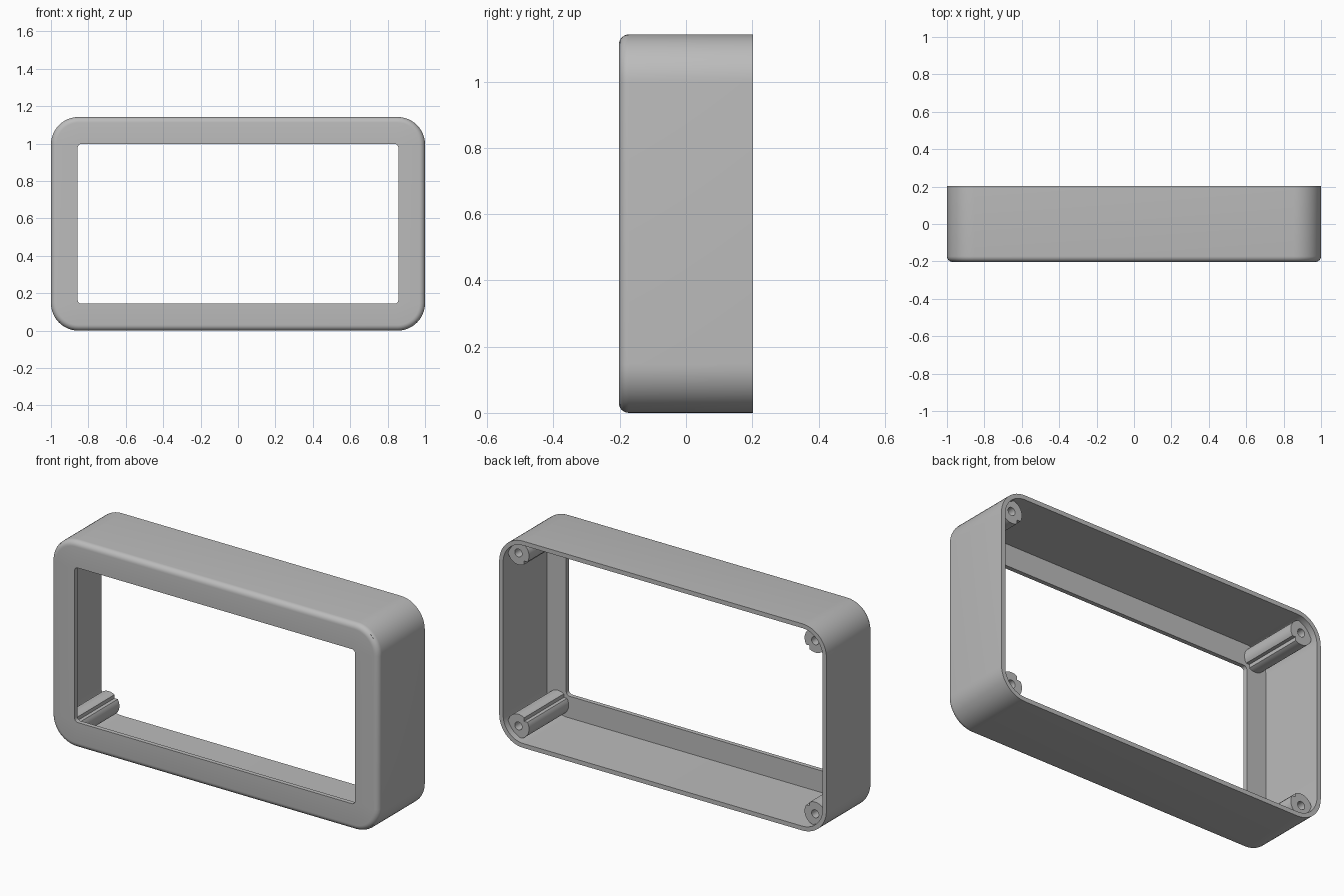
import bpy, bmesh, math

cube = bpy.data.objects.get("Cube")
if cube:
    bpy.data.objects.remove(cube, do_unlink=True)

W, H, D = 1.0, 0.571, 0.2025      # half width, half height, half depth
CORNER, FILLET = 0.147, 0.03      # outer corner radius, front edge rounding
WALL = 0.024
OPEN_W, OPEN_H, OPEN_R = 0.857, 0.427, 0.02

grey = bpy.data.materials.new("plain grey")
grey.use_nodes = True
grey.diffuse_color = (0.5, 0.5, 0.5, 1)
bsdf = next(n for n in grey.node_tree.nodes if n.type == 'BSDF_PRINCIPLED')
bsdf.inputs["Base Color"].default_value = (0.5, 0.5, 0.5, 1)


def rounded_rect(hw, hh, r, y, n=12):
    """Ring of points around a rounded rectangle at depth y."""
    pts = []
    for k, (sx, sz) in enumerate([(1, 1), (-1, 1), (-1, -1), (1, -1)]):
        for i in range(n + 1):
            a = math.radians(90) * (k + i / n)
            pts.append((sx * (hw - r) + r * math.cos(a), y,
                        H + sz * (hh - r) + r * math.sin(a)))
    return pts


def loft(name, rings, closed):
    """Skin a series of rings; join the last to the first, or cap both ends."""
    bm = bmesh.new()
    loops = [[bm.verts.new(p) for p in ring] for ring in rings]
    pairs = list(zip(loops, loops[1:]))
    if closed:
        pairs.append((loops[-1], loops[0]))
    else:
        bm.faces.new(loops[0])
        bm.faces.new(loops[-1])
    for a, b in pairs:
        for i in range(len(a)):
            j = (i + 1) % len(a)
            bm.faces.new((a[i], a[j], b[j], b[i]))
    bmesh.ops.recalc_face_normals(bm, faces=bm.faces)
    mesh = bpy.data.meshes.new(name)
    bm.to_mesh(mesh)
    bm.free()
    mesh.materials.append(grey)
    ob = bpy.data.objects.new(name, mesh)
    bpy.context.collection.objects.link(ob)
    bpy.ops.object.select_all(action='DESELECT')
    ob.select_set(True)
    bpy.context.view_layer.objects.active = ob
    bpy.ops.object.shade_smooth_by_angle(angle=math.radians(30))
    return ob


# Bezel shell: outer wall, rounded front edge, window, then the cavity
rings = [rounded_rect(W, H, CORNER, D)]
for i in range(7):
    a = math.radians(90) * i / 6
    inset = FILLET * (1 - math.cos(a))
    rings.append(rounded_rect(W - inset, H - inset, CORNER - inset,
                              -D + FILLET * (1 - math.sin(a))))
rings.append(rounded_rect(OPEN_W, OPEN_H, OPEN_R, -D))
rings.append(rounded_rect(OPEN_W, OPEN_H, OPEN_R, -D + WALL))
rings.append(rounded_rect(W - WALL, H - WALL, CORNER - WALL, -D + WALL))
rings.append(rounded_rect(W - WALL, H - WALL, CORNER - WALL, D))
loft("bezel_shell", rings, True)

# Screw posts: notched on the side facing the window, with a blind hole
POST_R, HOLE_R, NOTCH, INSET = 0.065, 0.022, 0.035, 0.093
BACK, FRONT, HOLE_END = D - 0.035, -D + WALL / 2, -0.05
start = math.acos(NOTCH / POST_R)
sweep = 2 * math.pi - (2 * start - math.pi / 2)
outline = [(POST_R, start + sweep * i / 40) for i in range(41)]
outline.append((NOTCH * math.sqrt(2), math.pi / 4))
hole = [(HOLE_R, a) for r, a in outline]

for side, sx in (("left", 1), ("right", -1)):
    for level, sz in (("upper", 1), ("lower", -1)):
        def ring(profile, y):
            return [(sx * (W - INSET - r * math.cos(a)), y,
                     H + sz * (H - INSET - r * math.sin(a)))
                    for r, a in profile]
        loft(f"{level}_{side}_screw_post",
             [ring(outline, FRONT), ring(outline, BACK),
              ring(hole, BACK), ring(hole, HOLE_END)], False)
